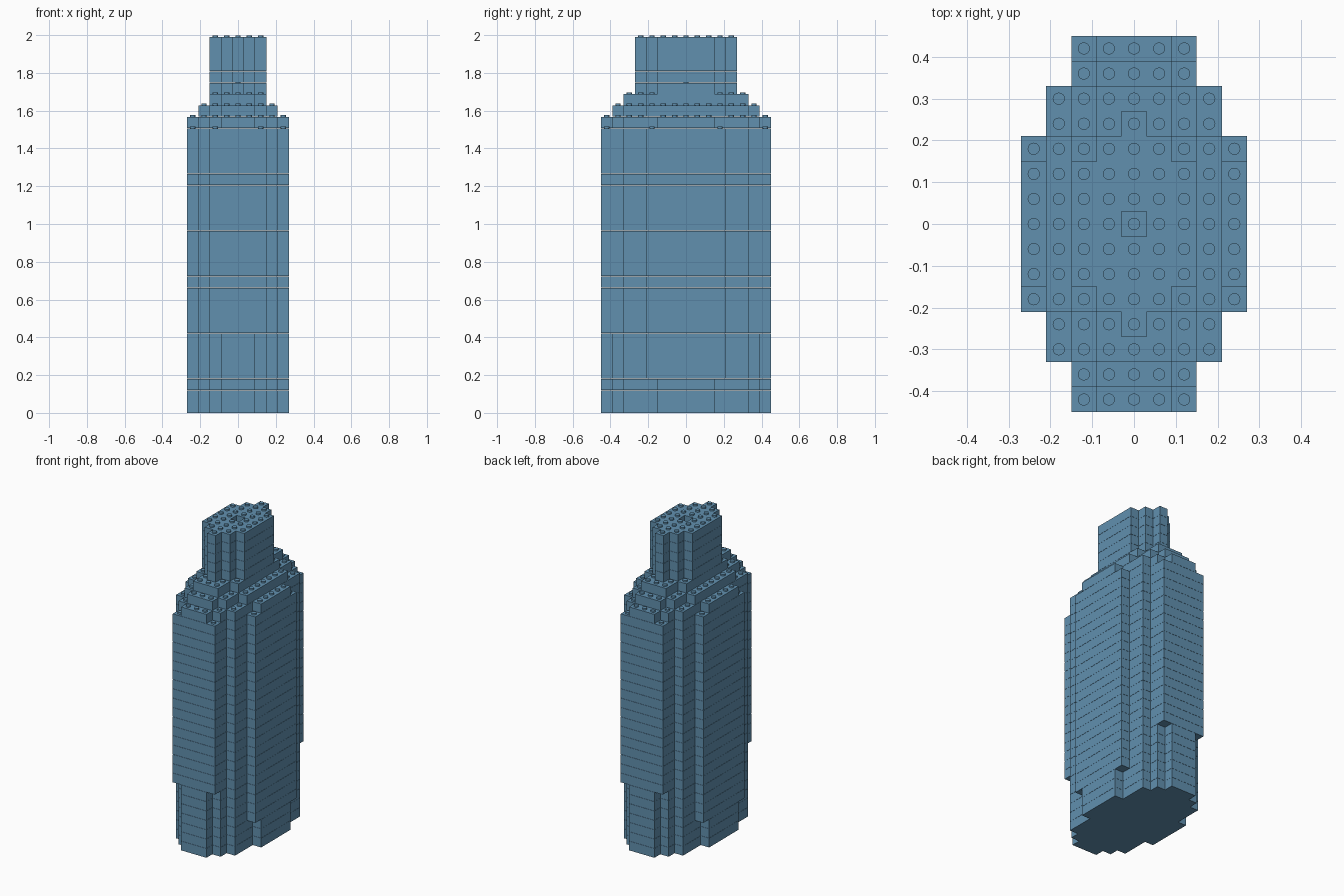
import bpy, bmesh
from mathutils import Matrix

cube = bpy.data.objects.get("Cube")
if cube:
    bpy.data.objects.remove(cube, do_unlink=True)

CELL, LAYER, GAP = 0.06, 0.0603, 0.001
STUD_R, STUD_H = 0.0145, 0.01

# Single brick colour
blue = bpy.data.materials.new("sand_blue")
blue.use_nodes = True
blue.diffuse_color = (0.12, 0.28, 0.43, 1)
blue.node_tree.nodes["Principled BSDF"].inputs["Base Color"].default_value = (0.12, 0.28, 0.43, 1)

# Each plan lists the half width in cells for every row, from the middle outward.
FULL = [4, 4, 4, 4, 3, 3, 2, 2]
NOTCHED = [4, 4, 4, 3, 3, 3, 2, 1]
# name, first layer, number of layers, plan
SECTIONS = [
    ("foot", 0, 3, NOTCHED),
    ("recessed_base", 3, 4, [4, 4, 4, 4, 3, 3, 2, 1]),
    ("tower_body", 7, 18, FULL),
    ("body_cap", 25, 1, NOTCHED),
    ("lower_terrace", 26, 1, [3, 3, 3, 3, 2, 2, 1]),
    ("upper_terrace", 27, 1, [2, 2, 2, 2, 1, 1]),
    ("crown", 28, 5, [2, 2, 2, 1, 0]),
]
SHAFT_FLOOR = 29     # open shaft in the middle of the crown


def finish(name, bm):
    mesh = bpy.data.meshes.new(name)
    bm.to_mesh(mesh)
    bm.free()
    mesh.materials.append(blue)
    obj = bpy.data.objects.new(name, mesh)
    bpy.context.collection.objects.link(obj)
    return obj


def add_box(bm, x0, x1, y0, y1, z0, z1):
    move = Matrix.Translation(((x0 + x1) / 2, (y0 + y1) / 2, (z0 + z1) / 2))
    size = Matrix.Diagonal((x1 - x0, y1 - y0, z1 - z0, 1))
    bmesh.ops.create_cube(bm, size=1, matrix=move @ size)


def add_bricks(bm, plan, layer):
    """One course of bricks: neighbouring rows of equal width share a brick."""
    rows = range(-len(plan) + 1, len(plan))
    widths = {r: (plan[abs(r)], r == 0 and layer >= SHAFT_FLOOR) for r in rows}
    z0 = layer * LAYER
    z1 = z0 + LAYER - GAP
    start = rows[0]
    for r in rows:
        if widths.get(r + 1) == widths[r]:
            continue
        half, open_middle = widths[r]
        x = (half + 0.5) * CELL
        y0, y1 = (start - 0.5) * CELL, (r + 0.5) * CELL
        if open_middle:
            add_box(bm, -x, -CELL / 2, y0, y1, z0, z1)
            add_box(bm, CELL / 2, x, y0, y1, z0, z1)
        else:
            add_box(bm, -x, x, y0, y1, z0, z1)
        start = r + 1


# Courses of bricks, and the highest brick top in every cell
tops = {}
for name, first, count, plan in SECTIONS:
    bm = bmesh.new()
    for layer in range(first, first + count):
        add_bricks(bm, plan, layer)
    finish(name, bm)
    for r in range(-len(plan) + 1, len(plan)):
        for c in range(-plan[abs(r)], plan[abs(r)] + 1):
            tops[c, r] = first + count
tops[0, 0] = SHAFT_FLOOR

# Studs on every exposed brick top
bm = bmesh.new()
for (c, r), level in tops.items():
    z = level * LAYER - GAP + STUD_H / 2
    bmesh.ops.create_cone(bm, cap_ends=True, segments=16, radius1=STUD_R, radius2=STUD_R,
                          depth=STUD_H, matrix=Matrix.Translation((c * CELL, r * CELL, z)))
studs = finish("studs", bm)
bpy.context.view_layer.objects.active = studs
studs.select_set(True)
bpy.ops.object.shade_smooth_by_angle()
